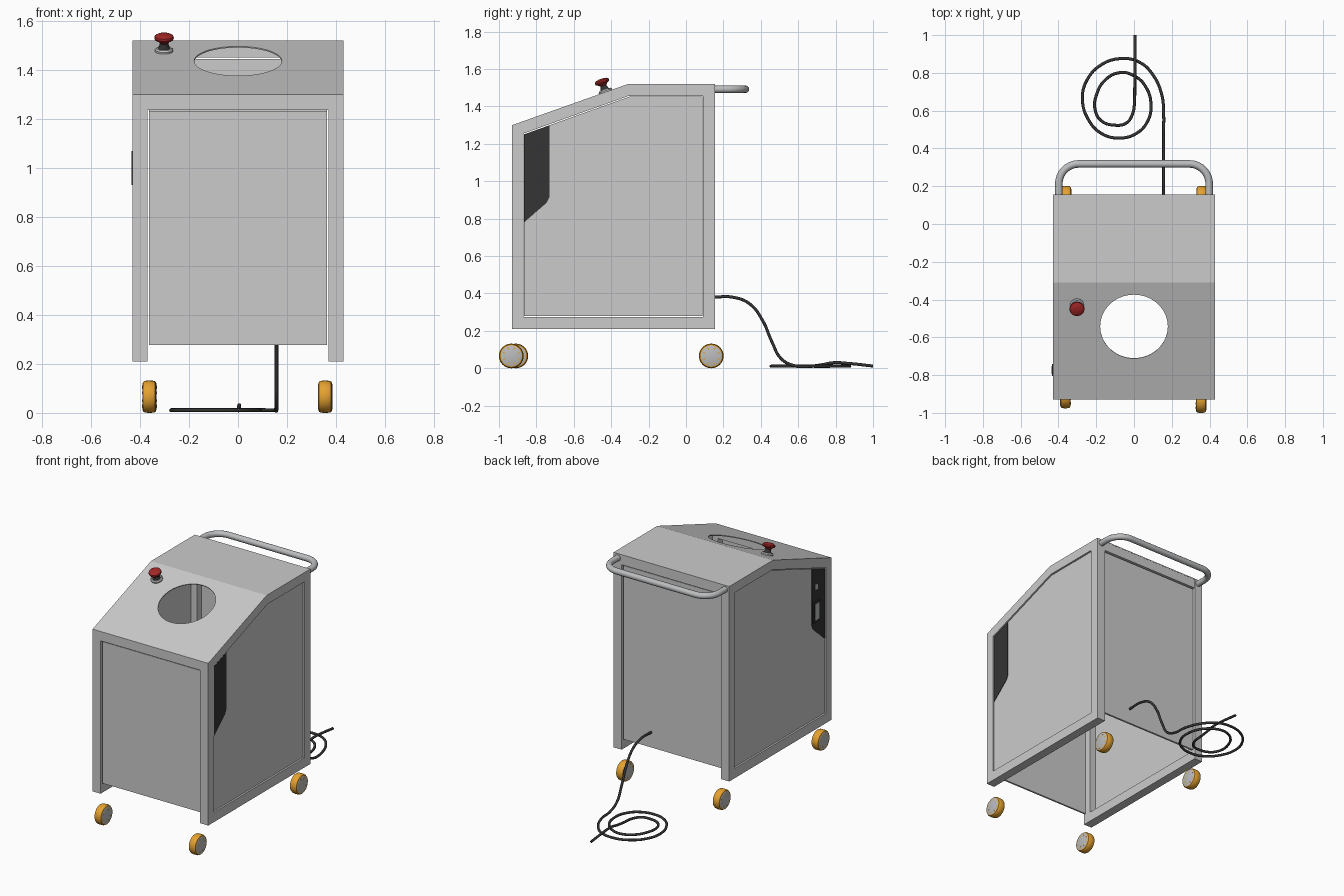
import bpy, bmesh
from math import sin, cos, tau, pi, atan2
from mathutils import Matrix, Vector

if "Cube" in bpy.data.objects:
    bpy.data.objects.remove(bpy.data.objects["Cube"])


def material(name, rgb):
    m = bpy.data.materials.new(name)
    m.diffuse_color = (*rgb, 1)
    m.use_nodes = True
    m.node_tree.nodes["Principled BSDF"].inputs["Base Color"].default_value = m.diffuse_color
    return m


DARK = material("dark_plastic", (0.035, 0.035, 0.035))
ORANGE = material("orange_tyre", (0.78, 0.36, 0.03))
RED = material("red_button", (0.36, 0.02, 0.02))
STEEL = material("light_steel", (0.5, 0.51, 0.52))


def finish(name, bm, mat=None, smooth=False):
    bmesh.ops.recalc_face_normals(bm, faces=bm.faces)
    me = bpy.data.meshes.new(name)
    bm.to_mesh(me)
    bm.free()
    ob = bpy.data.objects.new(name, me)
    bpy.context.collection.objects.link(ob)
    if mat:
        me.materials.append(mat)
    if smooth:
        activate(ob)
        bpy.ops.object.shade_smooth_by_angle(angle=0.6)
    return ob


def activate(ob):
    bpy.ops.object.select_all(action='DESELECT')
    ob.select_set(True)
    bpy.context.view_layer.objects.active = ob


def box(name, x, y, z, mat=None):
    bm = bmesh.new()
    bmesh.ops.create_cube(bm, size=1)
    for v in bm.verts:
        v.co = [(r[0] + r[1]) / 2 + c * (r[1] - r[0]) for r, c in zip((x, y, z), v.co)]
    return finish(name, bm, mat)


def prism(name, pts, x0, x1, mat=None):
    """Closed (y, z) profile extruded along x."""
    bm = bmesh.new()
    a, b = ([bm.verts.new((x, y, z)) for y, z in pts] for x in (x0, x1))
    bm.faces.new(a)
    bm.faces.new(b)
    for i in range(len(pts)):
        bm.faces.new((a[i - 1], a[i], b[i], b[i - 1]))
    return finish(name, bm, mat)


def ring_prism(name, outer, inner, x0, x1):
    """Frame between two matching (y, z) profiles, extruded along x."""
    bm = bmesh.new()
    loops = [[bm.verts.new((x, y, z)) for y, z in pts]
             for x, pts in ((x0, outer), (x1, outer), (x1, inner), (x0, inner))]
    for k in range(4):
        a, b = loops[k - 1], loops[k]
        for i in range(len(outer)):
            bm.faces.new((a[i - 1], a[i], b[i], b[i - 1]))
    return finish(name, bm)


def lathe(name, profile, matrix, mat, segs=32):
    """(radius, height) profile turned about local z, with flat caps."""
    bm = bmesh.new()
    rings = [[bm.verts.new(matrix @ Vector((r * cos(tau * i / segs), r * sin(tau * i / segs), h)))
              for i in range(segs)] for r, h in profile]
    for a, b in zip(rings, rings[1:]):
        for i in range(segs):
            bm.faces.new((a[i - 1], a[i], b[i], b[i - 1]))
    bm.faces.new(rings[0])
    bm.faces.new(rings[-1])
    return finish(name, bm, mat, True)


def tube(name, pts, radius, mat, bezier):
    cu = bpy.data.curves.new(name, 'CURVE')
    cu.dimensions = '3D'
    cu.bevel_depth, cu.bevel_resolution, cu.use_fill_caps = radius, 4, True
    cu.resolution_u = 6
    sp = cu.splines.new('BEZIER' if bezier else 'POLY')
    if bezier:
        sp.bezier_points.add(len(pts) - 1)
        for p, co in zip(sp.bezier_points, pts):
            p.co = co
            p.handle_left_type = p.handle_right_type = 'AUTO'
    else:
        sp.points.add(len(pts) - 1)
        for p, co in zip(sp.points, pts):
            p.co = (*co, 1)
    cu.materials.append(mat)
    ob = bpy.data.objects.new(name, cu)
    bpy.context.collection.objects.link(ob)
    activate(ob)
    bpy.ops.object.convert(target='MESH')
    bpy.ops.object.shade_smooth_by_angle(angle=0.8)


# Side frames, recessed panels and dark corner plates
T = 0.006
outer = [(-0.93, 0.21), (-0.93, 1.3 - T), (-0.31, 1.52 - T), (0.155, 1.52 - T), (0.155, 0.21)]
inner = [(-0.87, 0.275), (-0.87, 1.255), (-0.305, 1.457), (0.092, 1.457), (0.092, 0.275)]
panel = [(-0.866, 0.279), (-0.866, 1.251), (-0.304, 1.452), (0.088, 1.452), (0.088, 0.279)]
plate = [(-0.866, 0.78), (-0.866, 1.249), (-0.73, 1.298), (-0.73, 0.915), (-0.745, 0.885)]
for side, s in (("left", -1), ("right", 1)):
    ring_prism(side + "_frame", outer, inner, s * 0.37, s * 0.43)
    prism(side + "_panel", panel, s * 0.41, s * 0.423)
    prism(side + "_corner_plate", plate, s * 0.42, s * 0.426, DARK)

# Sockets on the left plate
box("socket_bezel", (-0.434, -0.424), (-0.805, -0.74), (0.93, 1.07), DARK)
box("socket_face", (-0.4355, -0.43), (-0.793, -0.752), (0.945, 1.055), STEEL)
box("small_socket", (-0.429, -0.424), (-0.79, -0.76), (1.145, 1.18), STEEL)

# Front and back panels with their top rails
box("front_panel", (-0.364, 0.364), (-0.92, -0.908), (0.278, 1.23))
box("front_top_rail", (-0.37, 0.37), (-0.929, -0.87), (1.237, 1.296))
box("back_panel", (-0.364, 0.364), (0.132, 0.145), (0.278, 1.445))
box("back_top_rail", (-0.37, 0.37), (0.095, 0.154), (1.452, 1.516))

# Bent sheet top with a round opening in the slope
tilt = atan2(0.22, 0.62)


def on_slope(x, y):
    return Matrix.Translation((x, y, 1.3 + (y + 0.93) * 0.22 / 0.62)) @ Matrix.Rotation(tilt, 4, 'X')


top = prism("top_cover", [(-0.93, 1.3), (-0.31, 1.52), (0.155, 1.52), (0.155, 1.52 - T),
                          (-0.31, 1.52 - T), (-0.93, 1.3 - T)], -0.43, 0.43)
cutter = lathe("opening_cutter", [(0.179, -0.05), (0.179, 0.05)], on_slope(0, -0.543), None, 64)
cutter.hide_render = True
mod = top.modifiers.new("opening", 'BOOLEAN')
mod.operation, mod.solver, mod.object = 'DIFFERENCE', 'EXACT', cutter
activate(top)
bpy.ops.object.modifier_apply(modifier=mod.name)
bpy.data.objects.remove(cutter)

# Emergency stop button
seat = on_slope(-0.302, -0.43)
lathe("button_collar", [(0.037, 0), (0.037, 0.007), (0.031, 0.013), (0.02, 0.013)], seat, STEEL)
lathe("button_stem", [(0.026, 0.01), (0.02, 0.022), (0.017, 0.035), (0.019, 0.042)], seat, DARK)
lathe("button_cap", [(0.018, 0.036), (0.024, 0.043), (0.037, 0.05), (0.04, 0.057),
                     (0.038, 0.065), (0.028, 0.071), (0.012, 0.074)], seat, RED)

# Push handle
R, X, Y = 0.105, 0.398, 0.318
arc = [(X - R + R * cos(pi / 2 * i / 10), Y - R + R * sin(pi / 2 * i / 10)) for i in range(11)]
half = [(X, 0.15)] + arc
path = half + [(-x, y) for x, y in reversed(half)]
tube("push_handle", [(x, y, 1.492) for x, y in path], 0.02, STEEL, False)

# Wheels: rounded tyre, hub discs and radial ribs
wheels = {"front_left": (-0.363, -0.91), "front_right": (0.355, -0.934),
          "back_left": (-0.36, 0.135), "back_right": (0.358, 0.135)}
tyre = [(0.056, -0.026), (0.061, -0.024), (0.065, -0.017), (0.066, 0),
        (0.065, 0.017), (0.061, 0.024), (0.056, 0.026)]
for name, (x, y) in wheels.items():
    m = Matrix.Translation((x, y, 0.066)) @ Matrix.Rotation(pi / 2, 4, 'Y')
    lathe(name + "_tyre", tyre, m, ORANGE)
    lathe(name + "_hub", [(0.05, -0.028), (0.058, -0.025), (0.058, 0.025), (0.05, 0.028)], m, STEEL)
    bm = bmesh.new()
    for i in range(8):
        bmesh.ops.create_cube(bm, size=1, matrix=m @ Matrix.Rotation(tau * (i + 0.5) / 8, 4, 'Z')
                              @ Matrix.Translation((0.042, 0, 0)) @ Matrix.Diagonal((0.014, 0.006, 0.0568, 1)))
    finish(name + "_ribs", bm, ORANGE)

# Power cable: drop from the back, then two coils on the floor
drop = [(0.157, y, z) for y, z in ((0.14, 0.38), (0.25, 0.38), (0.34, 0.345), (0.41, 0.255),
                                   (0.46, 0.14), (0.51, 0.05), (0.58, 0.014))]
coil = [(0.148, 0.68), (0.1, 0.79), (0.03, 0.856), (-0.06, 0.876), (-0.17, 0.845),
        (-0.25, 0.76), (-0.273, 0.66), (-0.24, 0.55), (-0.17, 0.478), (-0.08, 0.455),
        (0.01, 0.478), (0.07, 0.54), (0.09, 0.63), (0.06, 0.73), (0, 0.785), (-0.07, 0.802),
        (-0.15, 0.765), (-0.2, 0.68), (-0.207, 0.61), (-0.175, 0.548), (-0.1, 0.523),
        (-0.04, 0.535), (-0.007, 0.585), (0.003, 0.66)]
tail = [(0.004, 0.72, 0.018), (0.005, 0.79, 0.03), (0.005, 0.87, 0.026), (0.005, 1.0, 0.012)]
tube("power_cable", drop + [(x, y, 0.011) for x, y in coil] + tail, 0.008, DARK, True)
